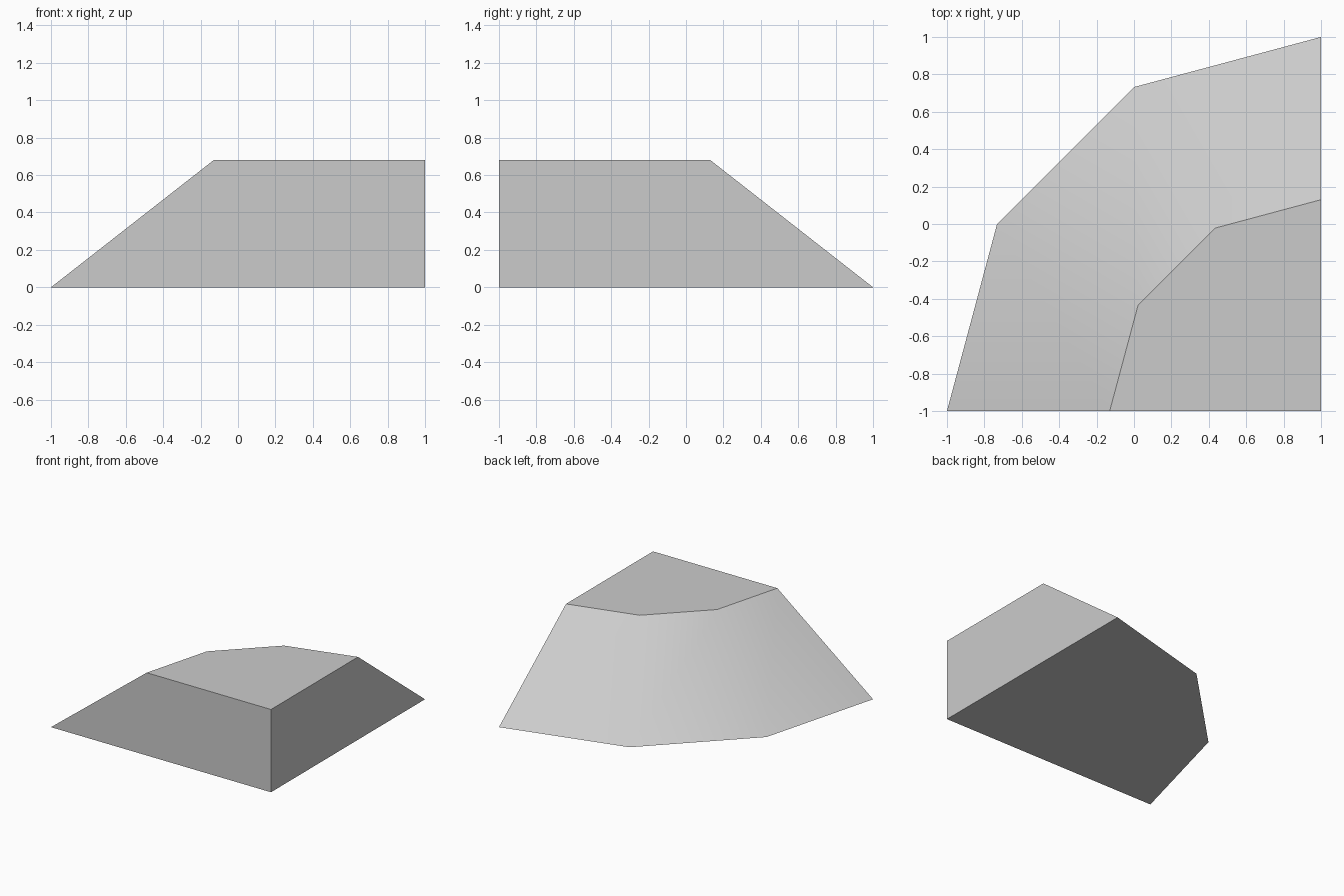
import bpy, bmesh, math
from mathutils import Vector

cube = bpy.data.objects.get("Cube")
if cube:
    bpy.data.objects.remove(cube, do_unlink=True)

HEIGHT = 0.68
TAPER = 0.565          # top size relative to base
RADIUS = 2.0
CORNER = Vector((1, -1, 0))

# Plain grey material
grey = bpy.data.materials.new("light_grey")
grey.use_nodes = True
colour = (0.6, 0.6, 0.6, 1)
grey.diffuse_color = colour
grey.node_tree.nodes["Principled BSDF"].inputs["Base Color"].default_value = colour


def quarter_ring(bm, scale, z):
    """Corner point plus a quarter circle in three segments."""
    ring = [bm.verts.new(CORNER + Vector((0, 0, z)))]
    for i in range(4):
        a = math.pi / 2 + i * math.pi / 6
        offset = Vector((math.cos(a), math.sin(a), 0)) * RADIUS * scale
        ring.append(bm.verts.new(CORNER + offset + Vector((0, 0, z))))
    return ring


# Quarter frustum: two caps joined by walls
bm = bmesh.new()
base = quarter_ring(bm, 1, 0)
top = quarter_ring(bm, TAPER, HEIGHT)
bm.faces.new(reversed(base))
bm.faces.new(top)
for i in range(len(base)):
    j = (i + 1) % len(base)
    bm.faces.new((base[i], base[j], top[j], top[i]))
bmesh.ops.recalc_face_normals(bm, faces=bm.faces)

mesh = bpy.data.meshes.new("corner_slope")
bm.to_mesh(mesh)
bm.free()
mesh.materials.append(grey)
slope = bpy.data.objects.new("corner_slope", mesh)
bpy.context.collection.objects.link(slope)

# Smooth the rounded slope, keep the cap and wall edges sharp
bpy.ops.object.select_all(action='DESELECT')
slope.select_set(True)
bpy.context.view_layer.objects.active = slope
bpy.ops.object.shade_smooth_by_angle(angle=math.radians(30))
